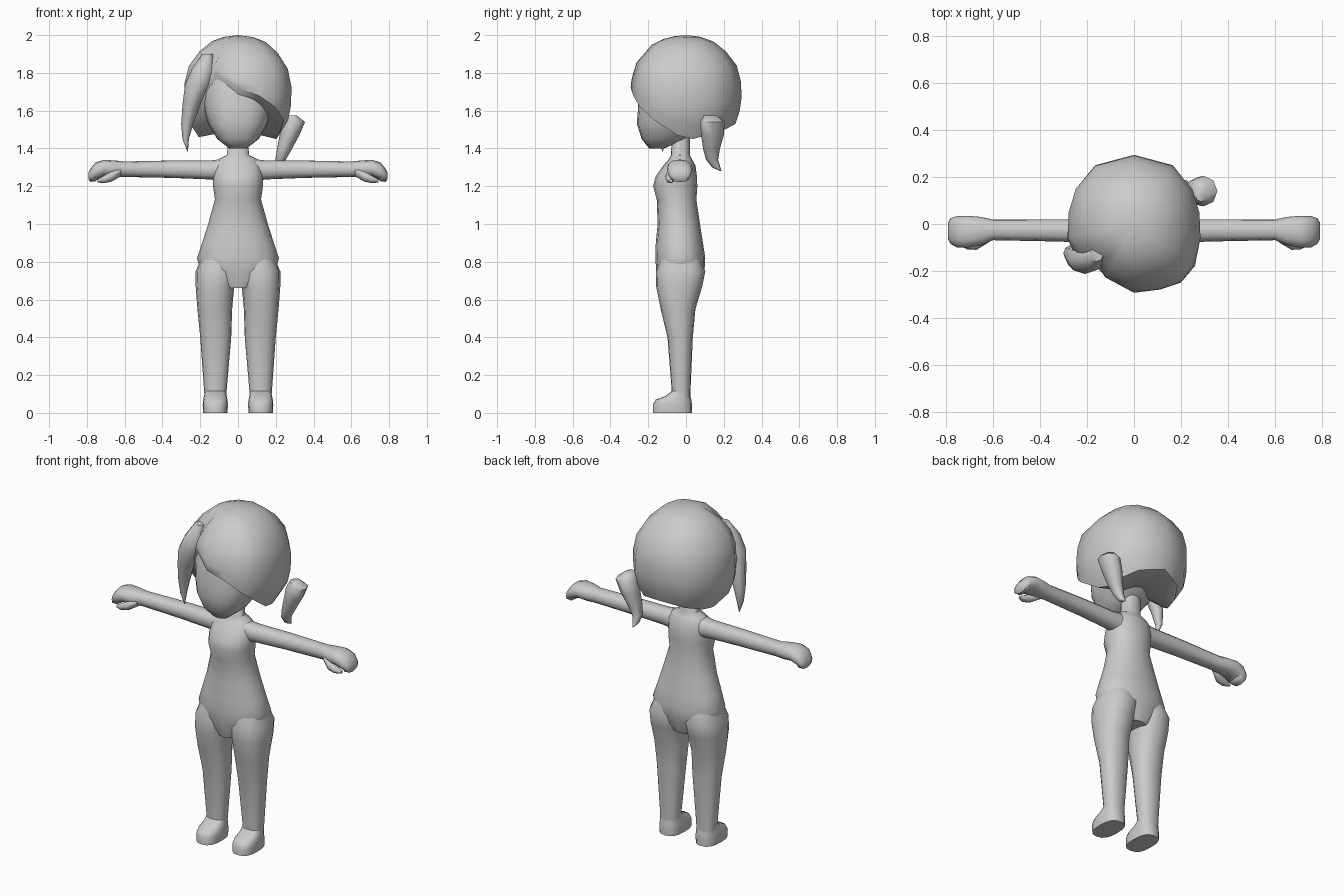
import bpy, bmesh, math

clay = bpy.data.materials.new("plain grey")
clay.diffuse_color = (0.6, 0.6, 0.6, 1)


def finish(name, bm, mirror=False, angle=55):
    bmesh.ops.recalc_face_normals(bm, faces=bm.faces[:])
    me = bpy.data.meshes.new(name)
    bm.to_mesh(me)
    bm.free()
    me.materials.append(clay)
    ob = bpy.data.objects.new(name, me)
    bpy.context.collection.objects.link(ob)
    bpy.ops.object.select_all(action='DESELECT')
    ob.select_set(True)
    bpy.context.view_layer.objects.active = ob
    bpy.ops.object.shade_smooth_by_angle(angle=math.radians(angle))
    if mirror:
        ob.modifiers.new("mirror", 'MIRROR')
    return ob


def skin(bm, rings):
    for r0, r1 in zip(rings, rings[1:]):
        n = len(r0)
        for i in range(n):
            bm.faces.new((r0[i], r0[(i + 1) % n], r1[(i + 1) % n], r1[i]))


def loft(name, rows, axis='z', n=16, p=2.0, mirror=False, angle=55):
    """Rows are (position on axis, centre 1, centre 2, radius 1, radius 2)."""
    bm = bmesh.new()
    rings = []
    for a, c1, c2, r1, r2 in rows:
        ring = []
        for i in range(n):
            t = 2 * math.pi * i / n
            c, s = math.cos(t), math.sin(t)
            u = c1 + r1 * math.copysign(abs(c) ** (2 / p), c)
            v = c2 + r2 * math.copysign(abs(s) ** (2 / p), s)
            ring.append(bm.verts.new((u, v, a) if axis == 'z' else (a, u, v)))
        rings.append(ring)
    skin(bm, rings)
    bm.faces.new(rings[0])
    bm.faces.new(rings[-1])
    return finish(name, bm, mirror, angle)


# Torso with neck
loft("torso", [
    (.66, 0, -.035, .08, .10), (.75, 0, -.03, .20, .128), (.82, 0, -.03, .217, .132),
    (.90, 0, -.035, .19, .125), (1.0, 0, -.038, .158, .112), (1.13, 0, -.05, .122, .105),
    (1.2, 0, -.057, .132, .117), (1.25, 0, -.052, .132, .11), (1.31, 0, -.035, .125, .085),
    (1.345, 0, -.03, .10, .06), (1.365, 0, -.03, .058, .05), (1.48, 0, -.027, .052, .047)],
    p=2.2)

# Legs and shoes
loft("leg", [
    (.84, .105, -.03, .08, .10), (.75, .112, -.028, .112, .13), (.67, .122, -.036, .102, .122),
    (.55, .123, -.042, .092, .092), (.4, .118, -.031, .082, .067),
    (.12, .12, -.026, .06, .05), (.06, .12, -.026, .055, .05)], p=2.3, mirror=True)
loft("shoe", [
    (0, .12, -.072, .064, .104), (.045, .12, -.072, .067, .104), (.07, .12, -.066, .064, .094),
    (.09, .12, -.042, .06, .065), (.115, .12, -.028, .056, .048)], p=2.6, mirror=True)

# Arms, hands and thumbs
loft("arm", [
    (.07, -.035, 1.285, .06, .06), (.15, -.03, 1.286, .05, .05), (.35, -.027, 1.29, .047, .046),
    (.60, -.025, 1.29, .044, .041), (.65, -.03, 1.292, .06, .044), (.71, -.033, 1.296, .068, .044),
    (.755, -.033, 1.28, .066, .046), (.78, -.03, 1.258, .055, .036),
    (.792, -.03, 1.255, .035, .018)], axis='x', n=12, p=2.3, mirror=True)
loft("thumb", [
    (.62, -.055, 1.277, .025, .025), (.67, -.082, 1.252, .028, .028),
    (.71, -.084, 1.236, .024, .02), (.745, -.08, 1.228, .01, .008)],
    axis='x', n=8, mirror=True)
loft("curled_fingers", [
    (.735, -.03, 1.262, .04, .02), (.757, -.03, 1.243, .05, .018),
    (.782, -.03, 1.245, .045, .018)], axis='x', n=8, p=2.5, mirror=True)

# Face and skull
loft("face", [
    (1.40, 0, -.155, .045, .04), (1.45, 0, -.12, .11, .115), (1.53, 0, -.085, .157, .175),
    (1.6, 0, -.05, .18, .205), (1.7, 0, -.04, .19, .21), (1.82, 0, -.03, .165, .18)],
    n=20, p=2.6)

# Hair cap: outline seen from above, with the height of the lower edge
outline = [
    (0, -.295, 1.72), (.11, -.28, 1.68), (.2, -.25, 1.62), (.26, -.18, 1.55),
    (.285, -.06, 1.47), (.28, .05, 1.45), (.25, .15, 1.47), (.165, .25, 1.5),
    (0, .295, 1.53), (-.165, .25, 1.5), (-.25, .15, 1.47), (-.28, .05, 1.46),
    (-.285, -.06, 1.52), (-.25, -.14, 1.62), (-.15, -.19, 1.74), (-.13, -.24, 1.80)]
swell = [(1.45, .72), (1.55, .93), (1.65, 1), (1.75, .99), (1.85, .9), (1.95, .61),
         (1.985, .36), (2.0, .1)]


def spread(z):
    for (z0, s0), (z1, s1) in zip(swell, swell[1:]):
        if z <= z1:
            return s0 + (s1 - s0) * (z - z0) / (z1 - z0)
    return .1


bm = bmesh.new()
rings = []
for f in (0, .15, .3, .48, .66, .82, .93, .98):
    ring = []
    for x, y, low in outline:
        z = low + (2 - low) * f
        s = spread(z)
        ring.append(bm.verts.new((x * s, y * s, z)))
    rings.append(ring)
skin(bm, rings)
for ring, tip in ((rings[0], (0, 0, 1.5)), (rings[-1], (0, 0, 2.0))):
    mid = bm.verts.new(tip)
    for i in range(len(ring)):
        bm.faces.new((ring[i], ring[(i + 1) % len(ring)], mid))
finish("hair_cap", bm)

# Side lock and ponytail
loft("side_lock", [
    (1.90, -.16, -.13, .03, .03), (1.82, -.185, -.15, .06, .055), (1.74, -.21, -.155, .07, .058),
    (1.64, -.245, -.14, .048, .05), (1.53, -.269, -.125, .032, .035),
    (1.45, -.277, -.12, .017, .022), (1.385, -.267, -.125, .002, .002)], n=8)
loft("ponytail", [
    (1.575, .285, .13, .025, .035), (1.54, .295, .14, .06, .065), (1.47, .273, .14, .052, .06),
    (1.4, .247, .135, .04, .045), (1.34, .225, .138, .028, .032),
    (1.30, .22, .16, .018, .022), (1.28, .222, .185, .003, .004)], n=8)
